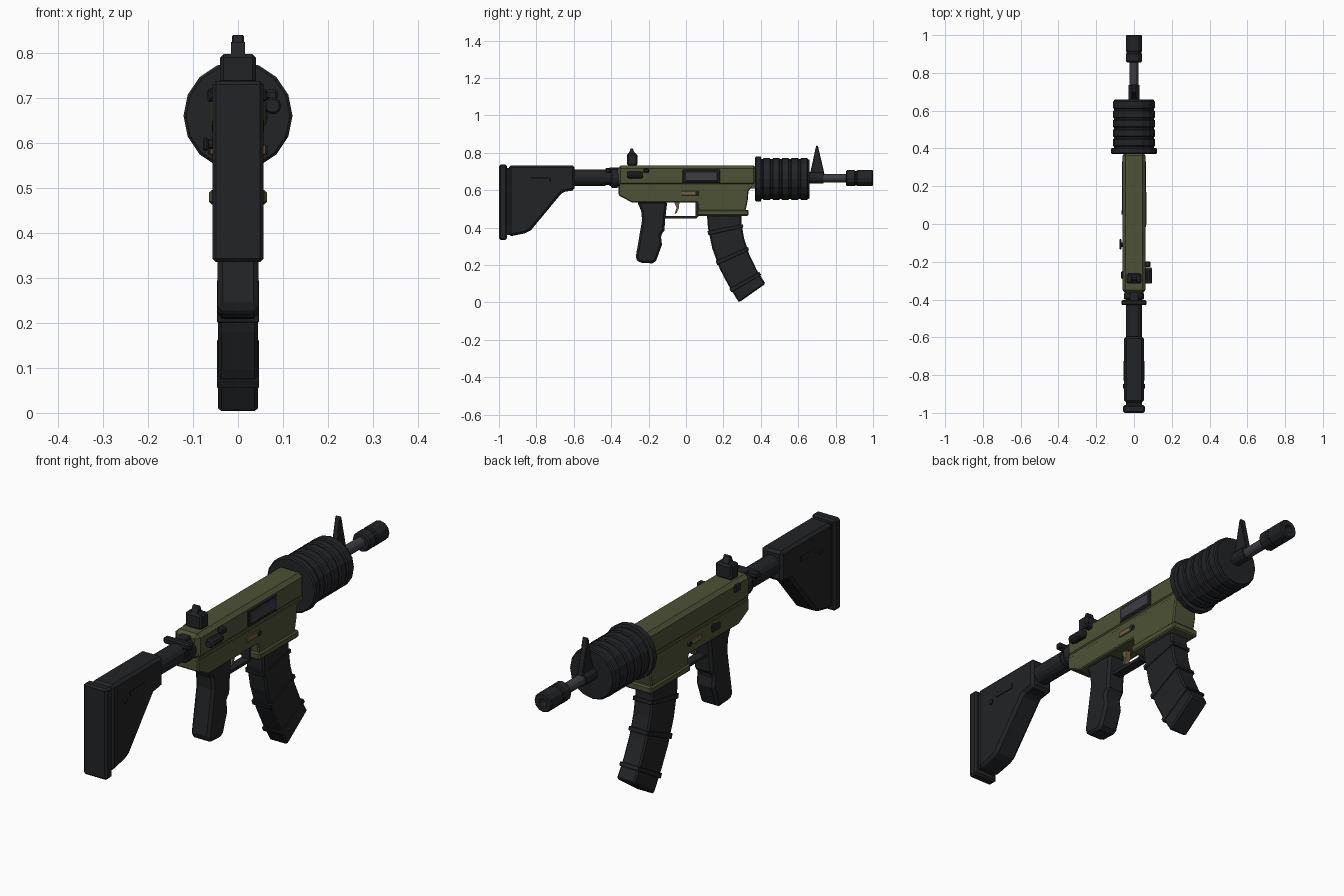
import bpy, bmesh, math
from mathutils import Vector


def material(name, rgb):
    m = bpy.data.materials.new(name)
    m.diffuse_color = (*rgb, 1)
    return m


BLACK = material("black_polymer", (0.016, 0.017, 0.019))
OLIVE = material("olive_paint", (0.075, 0.085, 0.036))
STEEL = material("dark_steel", (0.045, 0.045, 0.055))
TAN = material("tan_metal", (0.16, 0.12, 0.06))


def finish(name, bm, mat, bevel=0.0, smooth=False):
    bmesh.ops.recalc_face_normals(bm, faces=bm.faces)
    me = bpy.data.meshes.new(name)
    bm.to_mesh(me)
    bm.free()
    me.materials.append(mat)
    ob = bpy.data.objects.new(name, me)
    bpy.context.collection.objects.link(ob)
    if bevel:
        b = ob.modifiers.new("bevel", "BEVEL")
        b.width, b.segments, b.limit_method = bevel, 1, "ANGLE"
        b.angle_limit = math.radians(40)
    return ob


def prism(name, pts, x0, x1, mat, bevel=0.0):
    """Side profile of (y, z) points pulled from x0 to x1."""
    bm = bmesh.new()
    f = bm.faces.new([bm.verts.new((x0, y, z)) for y, z in pts])
    ext = bmesh.ops.extrude_face_region(bm, geom=[f])["geom"]
    for v in ext:
        if isinstance(v, bmesh.types.BMVert):
            v.co.x = x1
    return finish(name, bm, mat, bevel)


def box(name, x, y, z, mat, bevel=0.0):
    return prism(name, [(y[0], z[0]), (y[1], z[0]), (y[1], z[1]), (y[0], z[1])],
                 x[0], x[1], mat, bevel)


def lathe(name, prof, mat, zc, xc=0.0, sides=16, axis="y"):
    """Closed body of (position, radius) rings around a y or x axis."""
    bm = bmesh.new()
    rings = []
    for p, r in prof:
        ring = []
        for i in range(sides):
            a = 2 * math.pi * i / sides
            u, w = r * math.cos(a), r * math.sin(a)
            co = (xc + u, p, zc + w) if axis == "y" else (p, xc + u, zc + w)
            ring.append(bm.verts.new(co))
        rings.append(ring)
    for a, b in zip(rings, rings[1:]):
        for i in range(sides):
            j = (i + 1) % sides
            bm.faces.new((a[i], a[j], b[j], b[i]))
    bm.faces.new(rings[0])
    bm.faces.new(rings[-1])
    return finish(name, bm, mat)


# Stock: butt pad, body, side slots and screws
box("butt_pad", (-0.057, 0.057), (-1.0, -0.957), (0.335, 0.737), BLACK, 0.008)
box("butt_spacer", (-0.042, 0.042), (-0.96, -0.94), (0.36, 0.72), BLACK)
prism("stock_body", [(-0.947, 0.733), (-0.595, 0.733), (-0.595, 0.60), (-0.66, 0.59),
                     (-0.83, 0.385), (-0.86, 0.37), (-0.947, 0.352)],
      -0.052, 0.052, BLACK, 0.012)
for s, side in ((1, "right"), (-1, "left")):
    box("stock_slot_" + side, (s * 0.05, s * 0.055), (-0.83, -0.725), (0.643, 0.667), BLACK, 0.002)
    lathe("stock_screw_" + side, [(s * 0.045, 0.012), (s * 0.058, 0.012)], BLACK, 0.637, -0.86, 8, "x")

# Buffer tube with collar and charging handle
lathe("buffer_tube", [(-0.61, 0.043), (-0.43, 0.043), (-0.43, 0.038), (-0.41, 0.038), (-0.41, 0.043),
                      (-0.35, 0.043)], BLACK, 0.667)
lathe("tube_collar", [(-0.40, 0.048), (-0.395, 0.053), (-0.375, 0.053), (-0.36, 0.05)], BLACK, 0.665)
box("charging_handle", (-0.066, 0.066), (-0.43, -0.402), (0.692, 0.72), BLACK, 0.006)
box("charging_stem", (-0.025, 0.025), (-0.41, -0.35), (0.692, 0.722), BLACK, 0.004)

# Upper receiver with chamfered top edges
box("upper_receiver", (-0.06, 0.06), (-0.365, 0.378), (0.622, 0.733), OLIVE, 0.016)
box("receiver_seam", (-0.055, 0.055), (-0.355, 0.37), (0.61, 0.65), OLIVE)

# Lower receiver with magazine well
prism("lower_receiver", [(-0.36, 0.624), (0.365, 0.624), (0.335, 0.60), (0.33, 0.545), (0.318, 0.49),
                         (0.065, 0.49), (0.06, 0.535), (-0.29, 0.535), (-0.36, 0.572)],
      -0.057, 0.057, OLIVE, 0.005)
box("magazine_well_lip", (-0.064, 0.064), (0.058, 0.335), (0.463, 0.495), OLIVE, 0.006)

# Ejection port
box("port_frame", (0.05, 0.063), (-0.018, 0.182), (0.64, 0.71), BLACK, 0.003)
box("port_cover", (0.055, 0.066), (-0.005, 0.17), (0.65, 0.70), STEEL, 0.003)

# Small controls on both sides
lathe("forward_assist", [(-0.315, 0.015), (-0.308, 0.019), (-0.24, 0.019), (-0.23, 0.015)],
      BLACK, 0.682, 0.077, 10)
box("assist_mount", (0.05, 0.078), (-0.305, -0.24), (0.668, 0.694), BLACK)
box("rear_pin", (0.05, 0.088), (-0.228, -0.198), (0.695, 0.718), BLACK, 0.005)
for s, side in ((1, "right"), (-1, "left")):
    box("selector_plate_" + side, (s * 0.05, s * 0.062), (-0.025, 0.07), (0.573, 0.596), TAN, 0.002)
    lathe("selector_button_" + side, [(s * 0.05, 0.011), (s * 0.066, 0.011)], BLACK, 0.584, 0.06, 10, "x")
lathe("left_pin", [(-0.05, 0.011), (-0.07, 0.011)], BLACK, 0.597, -0.11, 10, "x")
box("left_lever", (-0.078, -0.066), (-0.135, -0.08), (0.582, 0.612), BLACK, 0.004)
box("left_catch", (-0.068, -0.05), (-0.29, -0.25), (0.69, 0.72), BLACK, 0.004)

# Rear sight
box("rear_sight_base", (-0.04, 0.04), (-0.315, -0.26), (0.73, 0.797), BLACK, 0.008)
prism("rear_sight_post", [(-0.31, 0.79), (-0.265, 0.79), (-0.278, 0.806), (-0.284, 0.824), (-0.295, 0.824)],
      -0.015, 0.015, BLACK)

# Grip, with a palm swell on the front edge
prism("grip", [(-0.262, 0.54), (-0.10, 0.54), (-0.112, 0.44), (-0.115, 0.385), (-0.135, 0.36),
               (-0.128, 0.31), (-0.16, 0.222), (-0.18, 0.209), (-0.25, 0.213), (-0.27, 0.235),
               (-0.235, 0.44), (-0.24, 0.49)], -0.045, 0.045, BLACK, 0.011)

# Trigger and its guard
prism("trigger_guard", [(-0.12, 0.448), (0.055, 0.448), (0.066, 0.46), (0.066, 0.54), (0.052, 0.54),
                        (0.052, 0.461), (-0.105, 0.461), (-0.12, 0.475)], -0.02, 0.02, BLACK)
prism("trigger", [(-0.065, 0.54), (-0.035, 0.54), (-0.038, 0.505), (-0.05, 0.478), (-0.062, 0.475),
                  (-0.05, 0.505)], -0.012, 0.012, TAN)

# Curved magazine: rear and front edges, with raised bands
REAR = [(0.11, 0.50), (0.117, 0.40), (0.14, 0.29), (0.18, 0.18), (0.225, 0.095), (0.283, 0.0)]
FRONT = [(0.295, 0.50), (0.296, 0.43), (0.31, 0.345), (0.337, 0.26), (0.378, 0.175), (0.425, 0.10)]


def edge(pts, t):
    i = min(int(t), len(pts) - 2)
    return Vector(pts[i]).lerp(Vector(pts[i + 1]), t - i)


prism("magazine", REAR + FRONT[::-1], -0.044, 0.044, BLACK, 0.007)
for n, t in enumerate((1.15, 2.6, 4.2)):
    a, b, c, d = edge(REAR, t), edge(FRONT, t), edge(FRONT, t + 0.2), edge(REAR, t + 0.2)
    out = (b - a).normalized() * 0.006
    prism("magazine_band_%d" % n, [tuple(p) for p in (a - out, b + out, c + out, d - out)],
          -0.047, 0.047, BLACK, 0.002)

# Ribbed round handguard with rear flange
prof = [(0.37, 0.115), (0.375, 0.121), (0.40, 0.121), (0.403, 0.106)]
for i in range(5):
    y = 0.41 + i * 0.05
    prof += [(y, 0.106), (y + 0.005, 0.112), (y + 0.038, 0.112), (y + 0.042, 0.106)]
prof += [(0.66, 0.104)]
lathe("handguard", prof, BLACK, 0.66)

# Barrel, gas block, front sight and slotted muzzle
lathe("barrel", [(0.64, 0.023), (0.87, 0.023)], STEEL, 0.665, sides=12)
lathe("sight_collar", [(0.655, 0.03), (0.735, 0.03)], BLACK, 0.667, sides=12)
prism("front_sight", [(0.66, 0.685), (0.74, 0.685), (0.735, 0.71), (0.706, 0.835), (0.701, 0.842),
                      (0.695, 0.835), (0.668, 0.71)], -0.013, 0.013, BLACK, 0.003)
lathe("muzzle", [(0.856, 0.038), (0.862, 0.043), (0.90, 0.043), (0.905, 0.039), (0.912, 0.039),
                 (0.917, 0.043), (0.995, 0.043), (1.0, 0.038), (1.0, 0.018), (0.95, 0.018)],
      BLACK, 0.665, sides=12)
